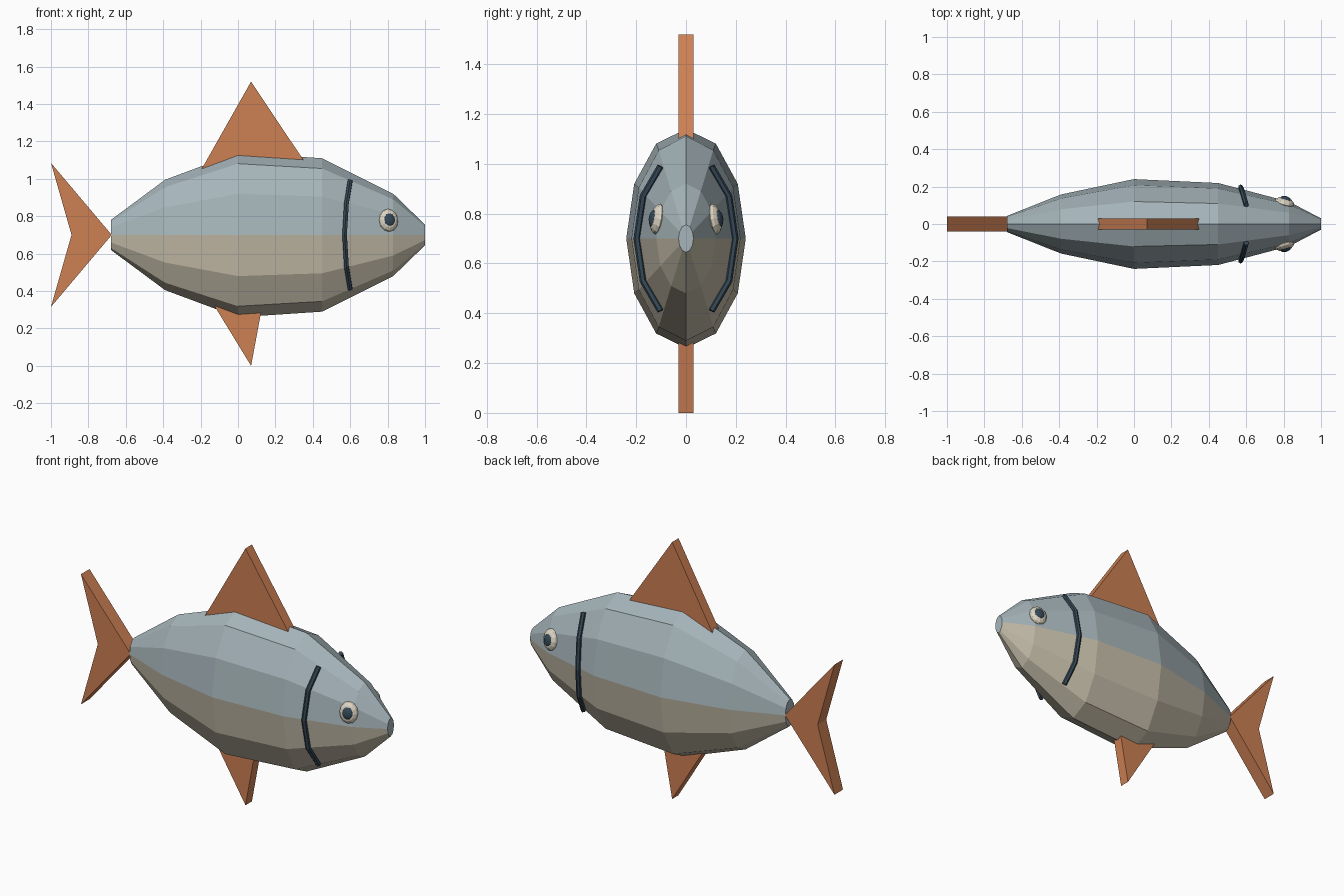
import bpy, bmesh
from math import sin, cos, pi, radians
from mathutils import Matrix, Vector

cube = bpy.data.objects.get("Cube")
if cube:
    bpy.data.objects.remove(cube, do_unlink=True)

MID = 0.7  # height of the body axis


def material(name, rgb):
    m = bpy.data.materials.new(name)
    m.use_nodes = True
    col = (*rgb, 1)
    m.diffuse_color = col
    bsdf = next(n for n in m.node_tree.nodes if n.type == 'BSDF_PRINCIPLED')
    bsdf.inputs["Base Color"].default_value = col
    bsdf.inputs["Roughness"].default_value = 0.8
    return m


blue = material("blue grey back", (0.38, 0.46, 0.49))
beige = material("beige belly", (0.56, 0.51, 0.40))
orange = material("orange fin", (0.61, 0.215, 0.088))
cream = material("cream eye", (0.72, 0.66, 0.54))
dark = material("dark navy", (0.035, 0.065, 0.095))


def make(name, bm, *mats):
    bmesh.ops.recalc_face_normals(bm, faces=bm.faces)
    me = bpy.data.meshes.new(name)
    bm.to_mesh(me)
    bm.free()
    for m in mats:
        me.materials.append(m)
    ob = bpy.data.objects.new(name, me)
    bpy.context.collection.objects.link(ob)
    return ob


def loft(bm, rings):
    """Bridge closed rings of points and cap both ends."""
    loops = [[bm.verts.new(p) for p in ring] for ring in rings]
    n = len(loops[0])
    for a, b in zip(loops, loops[1:]):
        for i in range(n):
            j = (i + 1) % n
            bm.faces.new((a[i], a[j], b[j], b[i]))
    bm.faces.new(loops[0])
    bm.faces.new(loops[-1])


# Body: elliptical sections (x, half width, half height), two colours by height
SIDES = 12
sections = [(-0.68, 0.043, 0.08), (-0.39, 0.158, 0.295), (0, 0.24, 0.44),
            (0.45, 0.219, 0.41), (0.83, 0.119, 0.22), (1.0, 0.03, 0.055)]
bm = bmesh.new()
loft(bm, [[(x, ry * cos(2 * pi * i / SIDES), MID + rz * sin(2 * pi * i / SIDES))
           for i in range(SIDES)] for x, ry, rz in sections])
for f in bm.faces:
    f.material_index = 0 if f.calc_center_median().z > MID - 0.001 else 1
make("body", bm, blue, beige)


# Fins: flat outlines given a thickness
def fin(name, outline, half):
    bm = bmesh.new()
    loft(bm, [[(x, y, z) for x, z in outline] for y in (-half, half)])
    make(name, bm, orange)


fin("dorsal_fin", [(-0.224, 1.0), (0.417, 1.0), (0.07, 1.52)], 0.03)
fin("belly_fin", [(-0.15, 0.36), (0.07, 0), (0.137, 0.36)], 0.03)
fin("tail_fin", [(-0.675, MID), (-1, 1.085), (-0.89, MID), (-1, 0.315)], 0.04)


# Gill bands: hexagonal tube along a bent path
def gill(name, side):
    path = [Vector((x, side * y, MID + z)) for x, y, z in
            [(0.6, 0.102, -0.29), (0.58, 0.172, -0.17), (0.57, 0.197, 0),
             (0.58, 0.172, 0.17), (0.6, 0.102, 0.29)]]
    rings = []
    for i, p in enumerate(path):
        t = (path[min(i + 1, 4)] - path[max(i - 1, 0)]).normalized()
        u = t.cross(Vector((1, 0, 0))).normalized()
        v = t.cross(u)
        rings.append([p + 0.014 * (u * cos(k * pi / 3) + v * sin(k * pi / 3))
                      for k in range(6)])
    bm = bmesh.new()
    loft(bm, rings)
    make(name, bm, dark)


# Eyes: flattened balls leaning with the head surface
def ball(name, side, offset, size, mat):
    bm = bmesh.new()
    bmesh.ops.create_uvsphere(bm, u_segments=12, v_segments=8, radius=1)
    lean = Matrix.Rotation(radians(-15 * side), 4, 'Z') @ \
        Matrix.Rotation(radians(10 * side), 4, 'X')
    m = Matrix.Translation((0.805, side * 0.113, 0.778)) @ lean @ \
        Matrix.Translation((0, side * offset, 0)) @ \
        Matrix.Diagonal((*size, 1)) @ Matrix.Rotation(pi / 2, 4, 'X')
    bm.transform(m)
    make(name, bm, mat)


for label, side in (("left", 1), ("right", -1)):
    gill(label + "_gill", side)
    ball(label + "_eye", side, 0, (0.053, 0.03, 0.062), cream)
    ball(label + "_pupil", side, 0.018, (0.032, 0.018, 0.037), dark)
